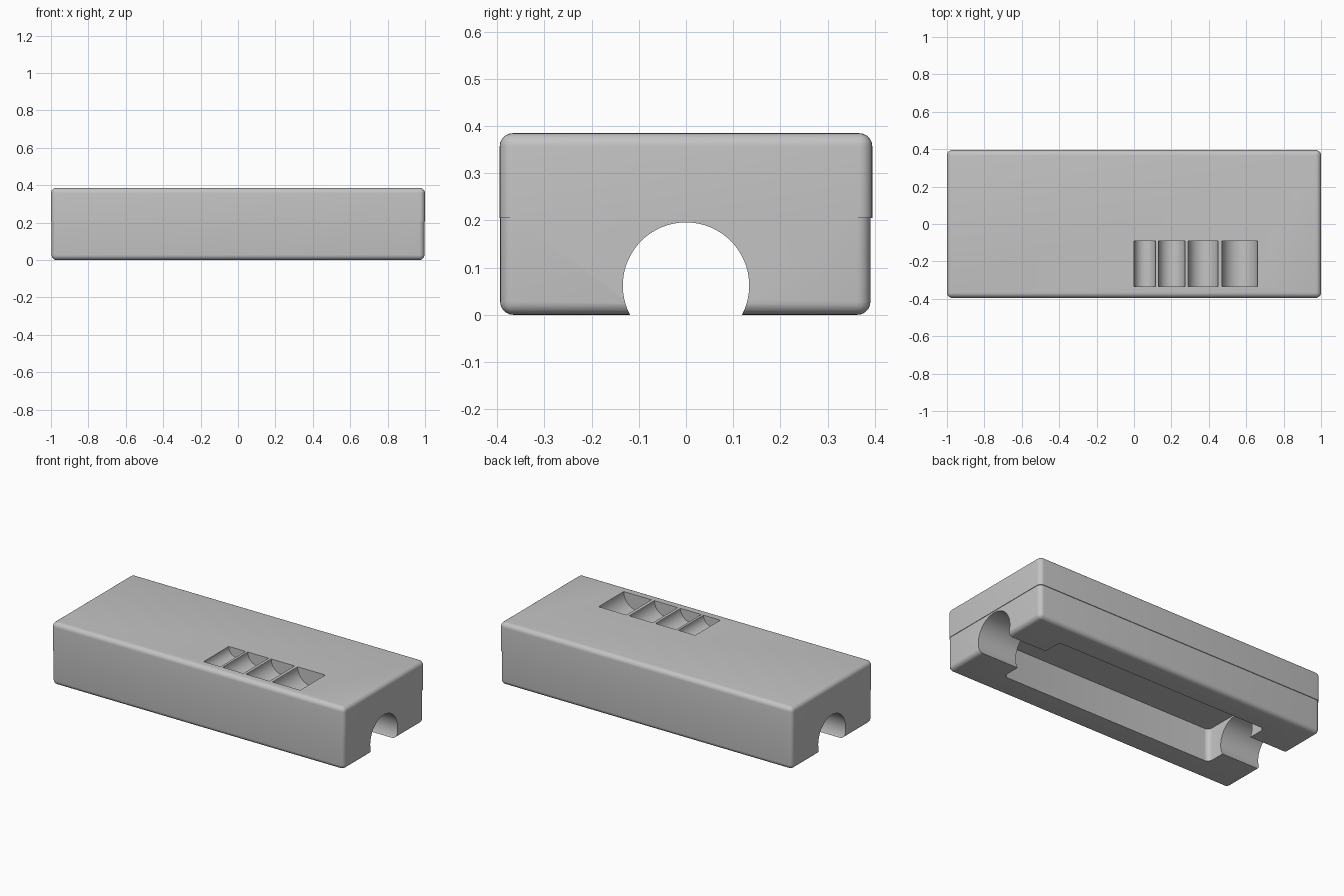
import bpy, bmesh
from math import radians, pi
from mathutils import Matrix

if "Cube" in bpy.data.objects:
    bpy.data.objects.remove(bpy.data.objects["Cube"], do_unlink=True)

grey = bpy.data.materials.new("light grey plastic")
grey.use_nodes = True
colour = (0.55, 0.55, 0.55, 1)
grey.diffuse_color = colour
grey.node_tree.nodes["Principled BSDF"].inputs["Base Color"].default_value = colour

SEAM, TOP, ROUND = 0.205, 0.385, 0.028


def add_object(name, bm):
    mesh = bpy.data.meshes.new(name)
    bm.to_mesh(mesh)
    bm.free()
    mesh.materials.append(grey)
    ob = bpy.data.objects.new(name, mesh)
    bpy.context.collection.objects.link(ob)
    return ob


def box(name, lo, hi, radius=0, choose=lambda edge: True, segments=6):
    """Box between two corners, with the chosen edges rounded."""
    bm = bmesh.new()
    bmesh.ops.create_cube(bm, size=1)
    for v in bm.verts:
        v.co = [(a + b) / 2 + c * (b - a) for a, b, c in zip(lo, hi, v.co)]
    if radius:
        bmesh.ops.bevel(bm, geom=[e for e in bm.edges if choose(e)], offset=radius,
                        segments=segments, profile=0.5, affect="EDGES")
    return add_object(name, bm)


def cylinder(name, axis, radius, length, centre):
    bm = bmesh.new()
    bmesh.ops.create_cone(bm, cap_ends=True, segments=64, radius1=radius,
                          radius2=radius, depth=length)
    turn = Matrix.Rotation(pi / 2, 4, "Y" if axis == "X" else "X")
    bm.transform(Matrix.Translation(centre) @ turn)
    return add_object(name, bm)


def combine(target, tool, operation):
    """Apply a boolean and remove the tool."""
    bpy.context.view_layer.objects.active = target
    mod = target.modifiers.new("join", "BOOLEAN")
    mod.object, mod.operation, mod.solver = tool, operation, "EXACT"
    bpy.ops.object.modifier_apply(modifier=mod.name)
    bpy.data.objects.remove(tool, do_unlink=True)


def not_flat_at(z):
    return lambda e: any(abs(v.co.z - z) > 1e-4 for v in e.verts)


def upright(e):
    return abs(e.verts[0].co.z - e.verts[1].co.z) > 0.01


# Upper shell slightly overhanging the lower shell
case = box("case", (-1, -0.395, SEAM), (1, 0.395, TOP), ROUND, not_flat_at(SEAM))
lower = box("lower_shell", (-0.997, -0.394, 0), (0.997, 0.391, SEAM + 0.01),
            ROUND, not_flat_at(SEAM + 0.01))
combine(case, lower, "UNION")

# Recess underneath and the round channel along the length
recess = box("recess", (-0.73, -0.237, -0.1), (0.73, 0.237, 0.202), 0.03, upright)
combine(case, recess, "DIFFERENCE")
combine(case, cylinder("channel", "X", 0.134, 2.4, (0, 0, 0.062)), "DIFFERENCE")

# Four half-round trays of growing width in the top
for left, right in ((0, 0.115), (0.13, 0.272), (0.29, 0.45), (0.47, 0.66)):
    tray = cylinder("tray", "Y", (right - left) / 2, 0.245,
                    ((left + right) / 2, -0.2125, TOP))
    combine(case, tray, "DIFFERENCE")

# Smooth rounded edges, crisp cuts
bpy.ops.object.select_all(action="DESELECT")
case.select_set(True)
bpy.context.view_layer.objects.active = case
bpy.ops.object.shade_smooth_by_angle(angle=radians(30))
